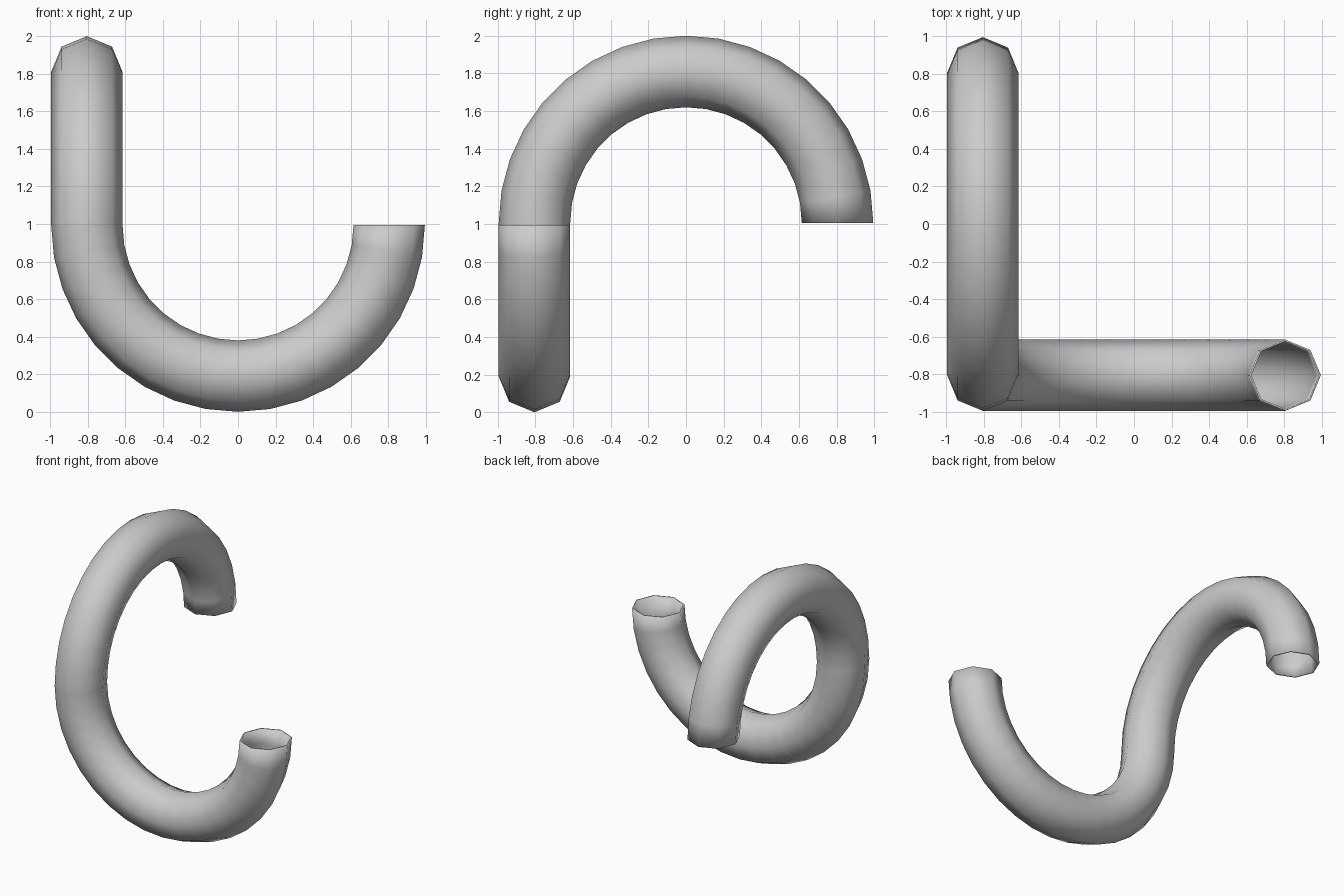
import bpy, bmesh, math
from mathutils import Vector

if "Cube" in bpy.data.objects:
    bpy.data.objects.remove(bpy.data.objects["Cube"])

BEND = 0.805    # bend radius of each half ring
TUBE = 0.19     # tube radius
SIDES = 8
STEPS = 18      # segments per half ring
LOW_Z, HIGH_Z = 0.995, 1.005


def half_ring(plane_point, axis, z, sign):
    """Rings of a half-circle bend, swept from +axis to -axis."""
    side = Vector((0, 0, 1)).cross(axis)
    rings = []
    for i in range(STEPS + 1):
        a = math.pi * i / STEPS
        out = axis * math.cos(a) + Vector((0, 0, sign * math.sin(a)))
        centre = plane_point + Vector((0, 0, z)) + out * BEND
        rings.append((centre, out, side))
    return rings


# Lower bend along x, then upper bend along y, joined at the corner
lower = half_ring(Vector((0, -BEND, 0)), Vector((1, 0, 0)), LOW_Z, -1)
upper = half_ring(Vector((-BEND, 0, 0)), Vector((0, -1, 0)), HIGH_Z, 1)

# Turn the upper cross-sections so their vertices line up with the lower ones
bm = bmesh.new()
loops = []
for rings, turn, flip in ((lower, 0, 1), (upper, 0, 1)):
    for c, out, side in rings:
        loop = []
        for k in range(SIDES):
            a = 2 * math.pi * k / SIDES
            loop.append(bm.verts.new(c + (out * math.cos(a) + side * math.sin(a)) * TUBE))
        loops.append(loop)

for a, b in zip(loops, loops[1:]):
    # match nearest vertices (and winding) between neighbouring rings
    b[:] = [min(b, key=lambda v: (v.co - p.co).length) for p in a]
    for k in range(SIDES):
        n = (k + 1) % SIDES
        bm.faces.new((a[k], a[n], b[n], b[k]))
bmesh.ops.recalc_face_normals(bm, faces=bm.faces)
# make sure the normals face away from the tube centre
face = bm.faces[0] if not bm.faces.ensure_lookup_table() else None
if face.normal.dot(face.calc_center_median() - lower[0][0]) < 0:
    bmesh.ops.reverse_faces(bm, faces=bm.faces)

mesh = bpy.data.meshes.new("bent_pipe")
bm.to_mesh(mesh)
bm.free()
pipe = bpy.data.objects.new("bent_pipe", mesh)
bpy.context.collection.objects.link(pipe)

# Smooth shading and a thin wall with open ends
bpy.context.view_layer.objects.active = pipe
pipe.select_set(True)
bpy.ops.object.shade_smooth_by_angle(angle=math.radians(60))
wall = pipe.modifiers.new("wall", 'SOLIDIFY')
wall.thickness = 0.01
wall.offset = -1
